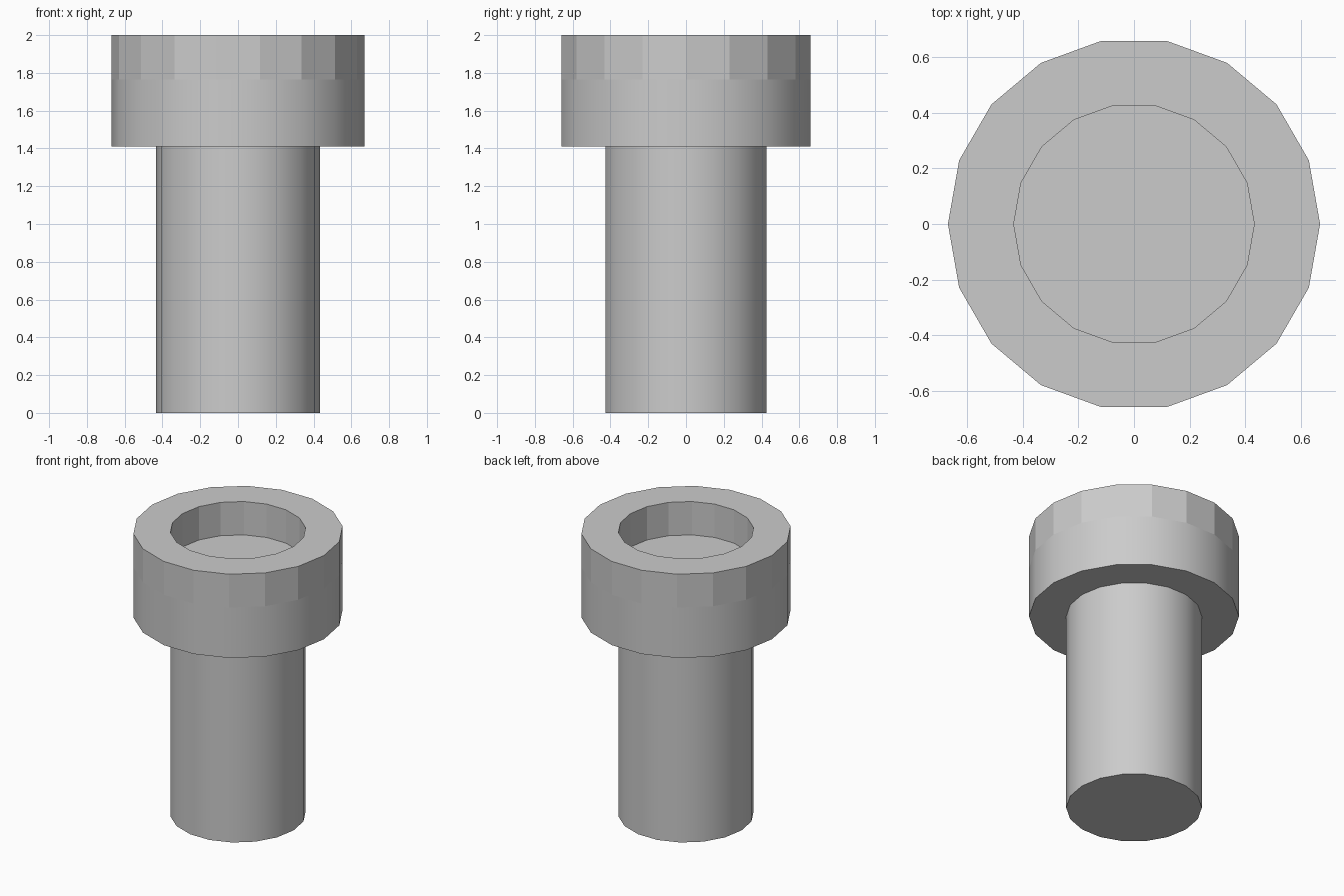
import bpy, bmesh, math

SIDES = 18
SHAFT_R, HEAD_R = 0.433, 0.67
HEAD_Z, FLOOR_Z, TOP_Z = 1.41, 1.765, 2.0

cube = bpy.data.objects.get("Cube")
if cube:
    bpy.data.objects.remove(cube, do_unlink=True)

GREY = (0.6, 0.6, 0.6, 1)
grey = bpy.data.materials.new("light_grey")
grey.use_nodes = True
grey.diffuse_color = GREY
grey.node_tree.nodes["Principled BSDF"].inputs["Base Color"].default_value = GREY


def lathe(name, profile, smooth_bands=(), cap_start=False, cap_end=False):
    """Spin (radius, height) points around z; the listed bands are smooth."""
    bm = bmesh.new()
    turns = [2 * math.pi * i / SIDES for i in range(SIDES)]
    rings = [[bm.verts.new((r * math.cos(a), r * math.sin(a), z)) for a in turns]
             for r, z in profile]
    for band, (low, high) in enumerate(zip(rings, rings[1:])):
        for i in range(SIDES):
            j = (i + 1) % SIDES
            face = bm.faces.new((low[i], low[j], high[j], high[i]))
            face.smooth = band in smooth_bands
    if cap_start:
        bm.faces.new(rings[0][::-1])
    if cap_end:
        bm.faces.new(rings[-1])
    mesh = bpy.data.meshes.new(name)
    bm.to_mesh(mesh)
    bm.free()
    mesh.materials.append(grey)
    obj = bpy.data.objects.new(name, mesh)
    bpy.context.collection.objects.link(obj)
    return obj


# Smooth shaft with a flat bottom, open where it meets the head
lathe("shaft", [(SHAFT_R, 0), (SHAFT_R, HEAD_Z)], smooth_bands=(0,), cap_start=True)

# Head: underside, smooth collar, faceted rim, top ring, socket wall and floor
lathe("socket_head",
      [(SHAFT_R, HEAD_Z), (HEAD_R, HEAD_Z), (HEAD_R, FLOOR_Z),
       (HEAD_R, TOP_Z), (SHAFT_R, TOP_Z), (SHAFT_R, FLOOR_Z)],
      smooth_bands=(1,), cap_end=True)
